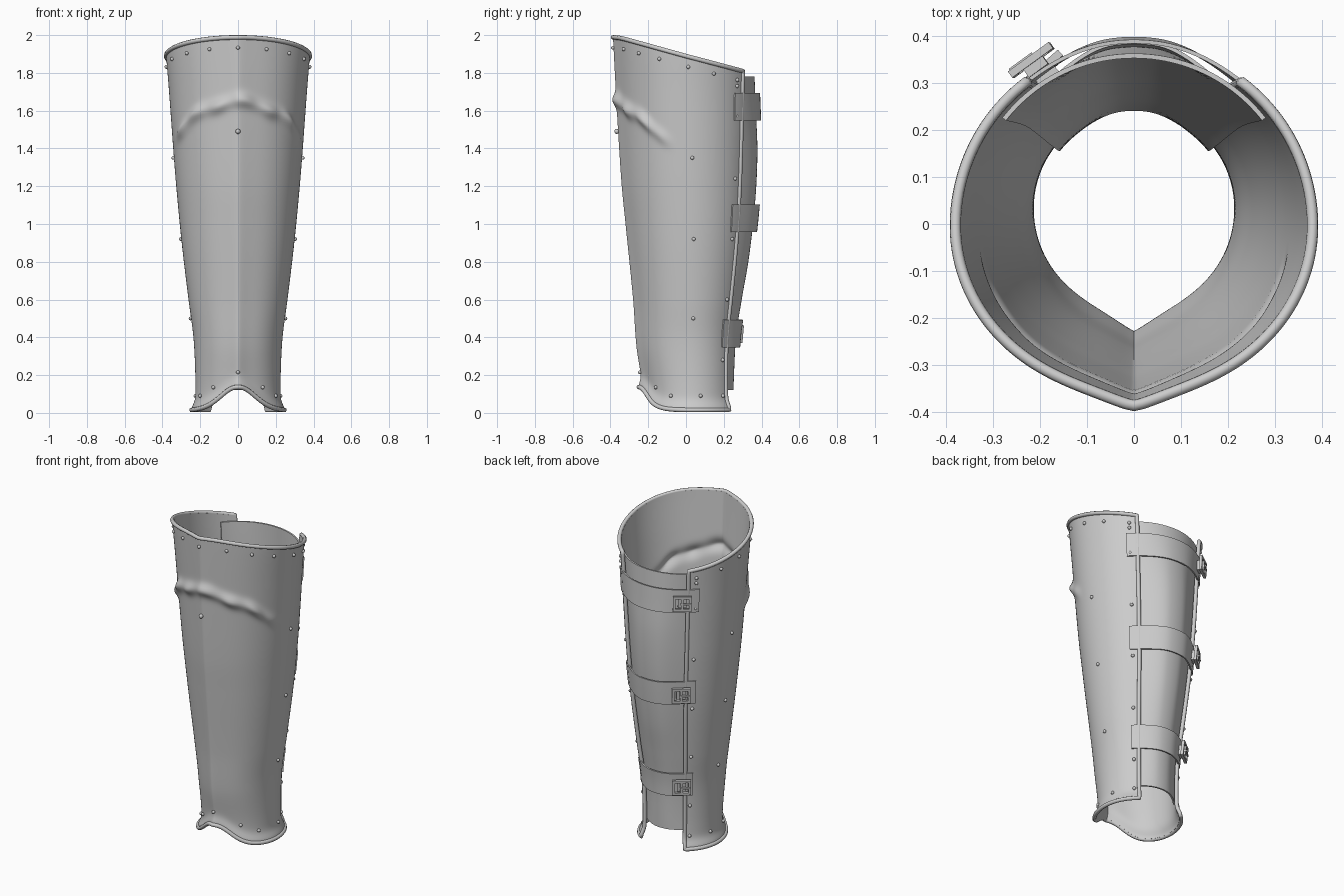
import bpy, bmesh, math
from mathutils import Vector, Matrix

if "Cube" in bpy.data.objects:
    bpy.data.objects.remove(bpy.data.objects["Cube"])

steel = bpy.data.materials.new("grey_metal")
steel.diffuse_color = (0.6, 0.6, 0.6, 1)
steel.use_nodes = True
steel.node_tree.nodes["Principled BSDF"].inputs["Base Color"].default_value = steel.diffuse_color
EDGE = 142  # half opening angle of the shell, degrees from the front


def curve(table):
    """Smooth interpolation through (z, value) pairs."""
    def f(z):
        n = len(table)
        z = min(max(z, table[0][0]), table[-1][0])
        k = max(i for i in range(n - 1) if table[i][0] <= z)
        def slope(i):
            a, b = table[max(i - 1, 0)], table[min(i + 1, n - 1)]
            return (b[1] - a[1]) / (b[0] - a[0])
        (z0, v0), (z1, v1) = table[k], table[k + 1]
        h = z1 - z0
        t = (z - z0) / h
        return (v0 * (1 + 2 * t) * (1 - t) ** 2 + slope(k) * h * t * (1 - t) ** 2
                + v1 * t * t * (3 - 2 * t) + slope(k + 1) * h * t * t * (t - 1))
    return f


def step(a, b, v):
    t = min(max((v - a) / (b - a), 0), 1)
    return t * t * (3 - 2 * t)


half_width = curve([(0, .226), (.2, .226), (.4, .236), (.6, .262), (.9, .298),
                    (1.2, .327), (1.4, .343), (1.7, .365), (1.9, .381), (2, .386)])
centre_y = curve([(0, .035), (.4, .03), (1, .03), (1.4, .02), (2, 0)])
front_y = curve([(0, -.225), (.14, -.23), (.35, -.262), (.6, -.28), (1, -.32),
                 (1.2, -.34), (1.5, -.36), (1.75, -.374), (2, -.387)])
calf_y = curve([(.1, .25), (.4, .265), (.6, .295), (.8, .33), (1, .355),
                (1.2, .372), (1.4, .378), (1.6, .37), (1.8, .362)])


def top_z(p):
    return 1.888 + .1 * math.cos(math.radians(p))


def bottom_z(p):
    s = math.sin(math.radians(min(abs(p), 90)))
    return .012 + .125 * math.exp(-(s * .23 / .12) ** 2)


def shell_point(p, z, off=0):
    """Point on the shin shell at angle p (0 = front) and height z."""
    r, q = math.radians(p), abs(p)
    a, c = half_width(z), centre_y(z)
    ridge = .03
    b = c - front_y(z) - ridge if q < 90 else a
    # keel down the front
    k = ridge * math.exp(-(q / 11) ** 1.3)
    # wavy crease below the knee
    zc = 1.65 - .2 * (q / 70) ** 1.6 + .008 * math.sin(9 * r + 1)
    k += (.027 * (.8 + .2 * math.sin(17 * r)) * (1 - step(50, 80, q))
          * math.exp(-((z - zc) / .035) ** 2))
    # flared lower lip
    k += .02 * math.exp(-((z - bottom_z(p)) / .04) ** 2) + off
    return Vector(((a + k) * math.sin(r), c - (b + k) * math.cos(r), z))


def back_point(p, z, off=0):
    """Point on the calf surface; p runs through 180 at the back."""
    r = math.radians(p)
    a, c = half_width(z) + off, centre_y(z)
    bulge = calf_y(z) - c - half_width(z) + .016
    b = a + bulge * step(138, 172, 180 - abs(180 - p))
    return Vector((a * math.sin(r), c - b * math.cos(r), z))


def finish(ob, angle=40):
    ob.data.materials.append(steel)
    bpy.ops.object.select_all(action='DESELECT')
    ob.select_set(True)
    bpy.context.view_layer.objects.active = ob
    for m in list(ob.modifiers):
        bpy.ops.object.modifier_apply(modifier=m.name)
    bpy.ops.object.shade_smooth_by_angle(angle=math.radians(angle))


def add_object(name, bm):
    me = bpy.data.meshes.new(name)
    bm.to_mesh(me)
    bm.free()
    ob = bpy.data.objects.new(name, me)
    bpy.context.collection.objects.link(ob)
    return ob


def sheet(name, fn, nu, nv, thick):
    """Grid surface fn(u, v) thickened inwards."""
    bm = bmesh.new()
    g = [[bm.verts.new(fn(i / nu, j / nv)) for j in range(nv + 1)] for i in range(nu + 1)]
    for i in range(nu):
        for j in range(nv):
            bm.faces.new((g[i][j], g[i + 1][j], g[i + 1][j + 1], g[i][j + 1]))
    ob = add_object(name, bm)
    m = ob.modifiers.new("thickness", 'SOLIDIFY')
    m.thickness, m.offset = thick, -1
    finish(ob)


def shell(u, v):
    p = EDGE * (2 * u - 1)
    return shell_point(p, bottom_z(p) + v * (top_z(p) - bottom_z(p)))


# shin shell and calf plate
sheet("shin_shell", shell, 170, 150, .012)
sheet("calf_plate", lambda u, v: back_point(128 + 104 * u, .12 + 1.66 * v, -.016), 48, 60, .01)

# rolled rim around the whole shell border
N = 120
path = [shell(i / N, 1) for i in range(N)] + [shell(1, 1 - i / N) for i in range(N)]
path += [shell(1 - i / N, 0) for i in range(N)] + [shell(0, i / N) for i in range(N)]
cu = bpy.data.curves.new("rolled_rim", 'CURVE')
cu.dimensions = '3D'
cu.bevel_depth, cu.bevel_resolution = .012, 2
sp = cu.splines.new('POLY')
sp.points.add(len(path) - 1)
for pt, co in zip(sp.points, path):
    pt.co = (*co, 1)
sp.use_cyclic_u = True
cu.materials.append(steel)
rim = bpy.data.objects.new("rolled_rim", cu)
bpy.context.collection.objects.link(rim)

# rivets: angle, height; mirrored left and right
spots = [(p, top_z(p) - .055) for p in (0, 23, 45, 66, 91, 112, 135)]
spots += [(135, z) for z in (1.73, 1.57, 1.24, .92, .6, .28, .09)]
spots += [(92, z) for z in (1.35, .92, .5)]
spots += [(101, .09), (61, .09), (35, .135), (0, .215), (0, 1.49)]
bm = bmesh.new()
for p, z in spots:
    for s in ((1, -1) if p else (1,)):
        front = (p, z) == (0, 1.49)
        bmesh.ops.create_uvsphere(bm, u_segments=12, v_segments=8,
                                  radius=.013 if front else .01,
                                  matrix=Matrix.Translation(shell_point(s * p, z, .007 if front else .003)))
finish(add_object("rivets", bm), 60)

# three straps with buckles
for n, z0 in enumerate((1.62, 1.03, .42), 1):
    sheet(f"strap_{n}", lambda u, v: back_point(132 + 96 * u, z0 + .145 * (v - .5), .01), 40, 6, .008)
    # local frame of the buckle: x along the strap, z outwards
    p = 213
    along = (back_point(p + 1, z0) - back_point(p - 1, z0)).normalized()
    up = (back_point(p, z0 + .05) - back_point(p, z0 - .05)).normalized()
    out = along.cross(up).normalized()
    origin = back_point(p, z0, .01) + out * .03
    frame = Matrix((along, up, out)).transposed().to_4x4()
    frame.translation = origin
    bm = bmesh.new()
    bars = [(x, 0, 0, .015, .095, .016) for x in (-.046, 0, .046)]
    bars += [(0, y, 0, .107, .015, .016) for y in (-.04, .04)]
    bars += [(.02, 0, .008, .06, .01, .01)]              # prong
    bars += [(0, 0, -.017, .05, .06, .022)]              # strap loop underneath
    for x, y, w, sx, sy, sz in bars:
        bmesh.ops.create_cube(bm, size=1, matrix=frame @ Matrix.Translation((x, y, w))
                              @ Matrix.Diagonal((sx, sy, sz, 1)))
    finish(add_object(f"buckle_{n}", bm), 30)
